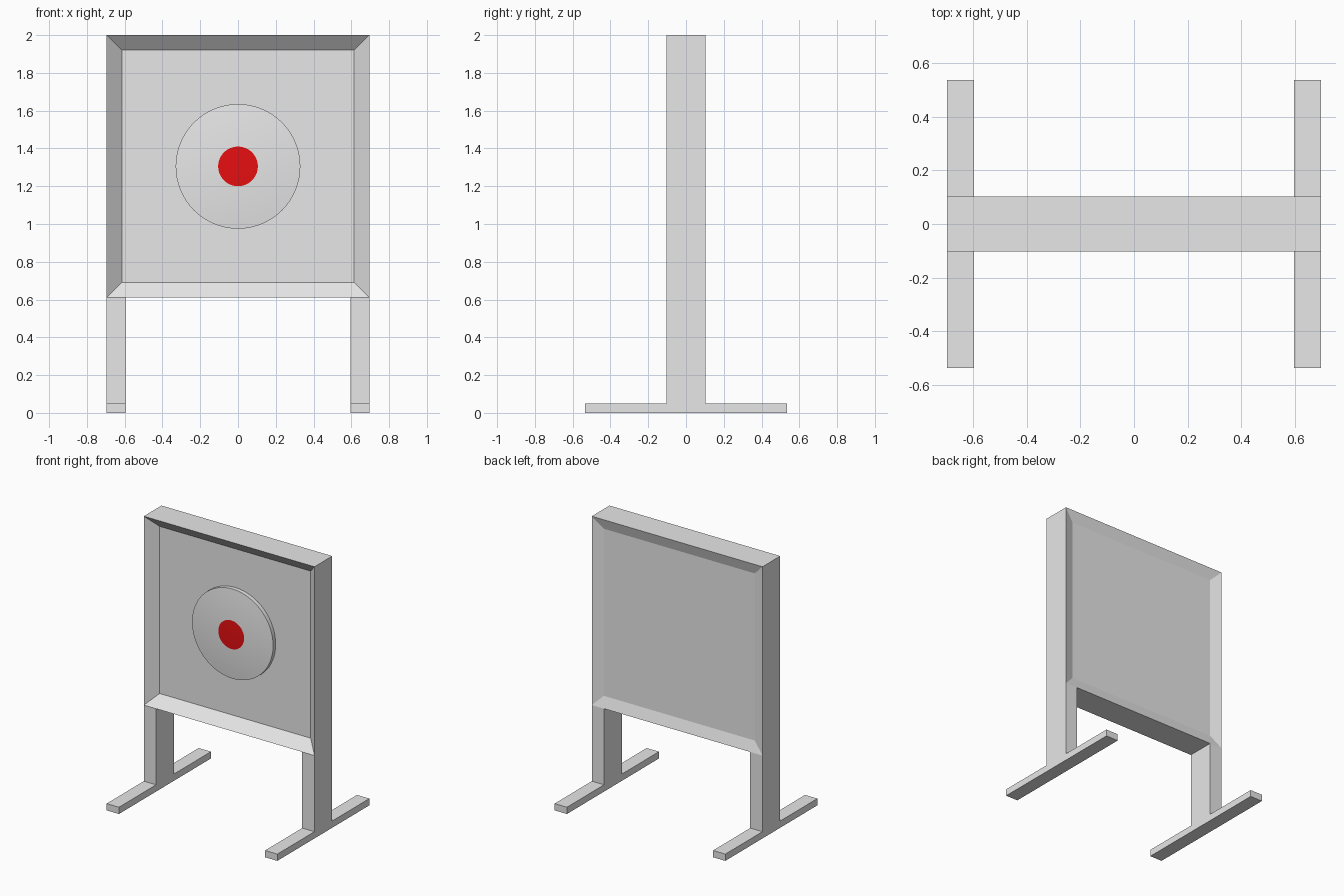
import bpy
import bmesh
import math
from mathutils import Matrix, Vector

cube = bpy.data.objects.get("Cube")
if cube:
    bpy.data.objects.remove(cube, do_unlink=True)


def material(name, rgb):
    mat = bpy.data.materials.new(name)
    mat.use_nodes = True
    mat.diffuse_color = (*rgb, 1)
    mat.node_tree.nodes["Principled BSDF"].inputs["Base Color"].default_value = (*rgb, 1)
    return mat


grey = material("light_grey", (0.8, 0.8, 0.8))
red = material("bright_red", (0.88, 0.005, 0.006))


def finish(bm, name, *mats):
    bmesh.ops.recalc_face_normals(bm, faces=bm.faces)
    mesh = bpy.data.meshes.new(name)
    bm.to_mesh(mesh)
    bm.free()
    for mat in mats:
        mesh.materials.append(mat)
    obj = bpy.data.objects.new(name, mesh)
    bpy.context.collection.objects.link(obj)
    return obj


HALF_W, HALF_D = 0.695, 0.103
BOTTOM, TOP = 0.61, 2.0
BORDER, FRONT_RECESS, BACK_RECESS = 0.08, 0.07, 0.025
CENTRE_Z = (BOTTOM + TOP) / 2

# Board with a sloped frame around a recess on each side
bm = bmesh.new()
bmesh.ops.create_cube(bm, size=1)
bmesh.ops.scale(bm, vec=(2 * HALF_W, 2 * HALF_D, TOP - BOTTOM), verts=bm.verts)
bmesh.ops.translate(bm, vec=(0, 0, CENTRE_Z), verts=bm.verts)
bm.normal_update()
for side, depth in ((-1, FRONT_RECESS), (1, BACK_RECESS)):
    face = max(bm.faces, key=lambda f: f.normal.y * side)
    bmesh.ops.inset_region(bm, faces=[face], thickness=BORDER, depth=0,
                           use_even_offset=True)
    bmesh.ops.translate(bm, vec=(0, -side * depth, 0), verts=face.verts)
finish(bm, "board", grey)

# Legs: an upside-down T profile of post and foot, extruded sideways
FOOT_HALF, FOOT_H, LEG_W = 0.535, 0.05, 0.1
half = [(FOOT_HALF, 0), (FOOT_HALF, FOOT_H), (HALF_D, FOOT_H), (HALF_D, BOTTOM)]
profile = half + [(-y, z) for y, z in reversed(half)]
for name, x in (("left_leg", HALF_W - LEG_W), ("right_leg", -HALF_W)):
    bm = bmesh.new()
    face = bm.faces.new([bm.verts.new((x, y, z)) for y, z in profile])
    out = bmesh.ops.extrude_face_region(bm, geom=[face])
    verts = [v for v in out["geom"] if isinstance(v, bmesh.types.BMVert)]
    bmesh.ops.translate(bm, vec=(LEG_W, 0, 0), verts=verts)
    finish(bm, name, grey)

# Shallow domed target with a red bullseye, spun from a half section
RADIUS, EYE, RIM, RISE = 0.33, 0.105, 0.03, 0.018
radii = [0, EYE / 2, EYE, 0.17, 0.23, 0.28, RADIUS]
section = [Vector((r, 0, RIM + RISE * (1 - (r / RADIUS) ** 2))) for r in radii]
section.append(Vector((RADIUS, 0, 0)))
bm = bmesh.new()
points = [bm.verts.new(p) for p in section]
edges = [bm.edges.new(pair) for pair in zip(points, points[1:])]
bmesh.ops.spin(bm, geom=points + edges, cent=(0, 0, 0), axis=(0, 0, 1),
               angle=math.tau, steps=64)
bmesh.ops.remove_doubles(bm, verts=bm.verts, dist=0.0001)
bmesh.ops.holes_fill(bm, edges=[e for e in bm.edges if e.is_boundary])
for f in bm.faces:
    middle = f.calc_center_median()
    if middle.z > RIM and middle.xy.length < EYE:
        f.material_index = 1
bm.transform(Matrix.Translation((0, -HALF_D + FRONT_RECESS, CENTRE_Z))
             @ Matrix.Rotation(math.pi / 2, 4, "X"))
target = finish(bm, "target_disc", grey, red)

bpy.ops.object.select_all(action="DESELECT")
target.select_set(True)
bpy.context.view_layer.objects.active = target
bpy.ops.object.shade_smooth_by_angle(angle=math.radians(30))
